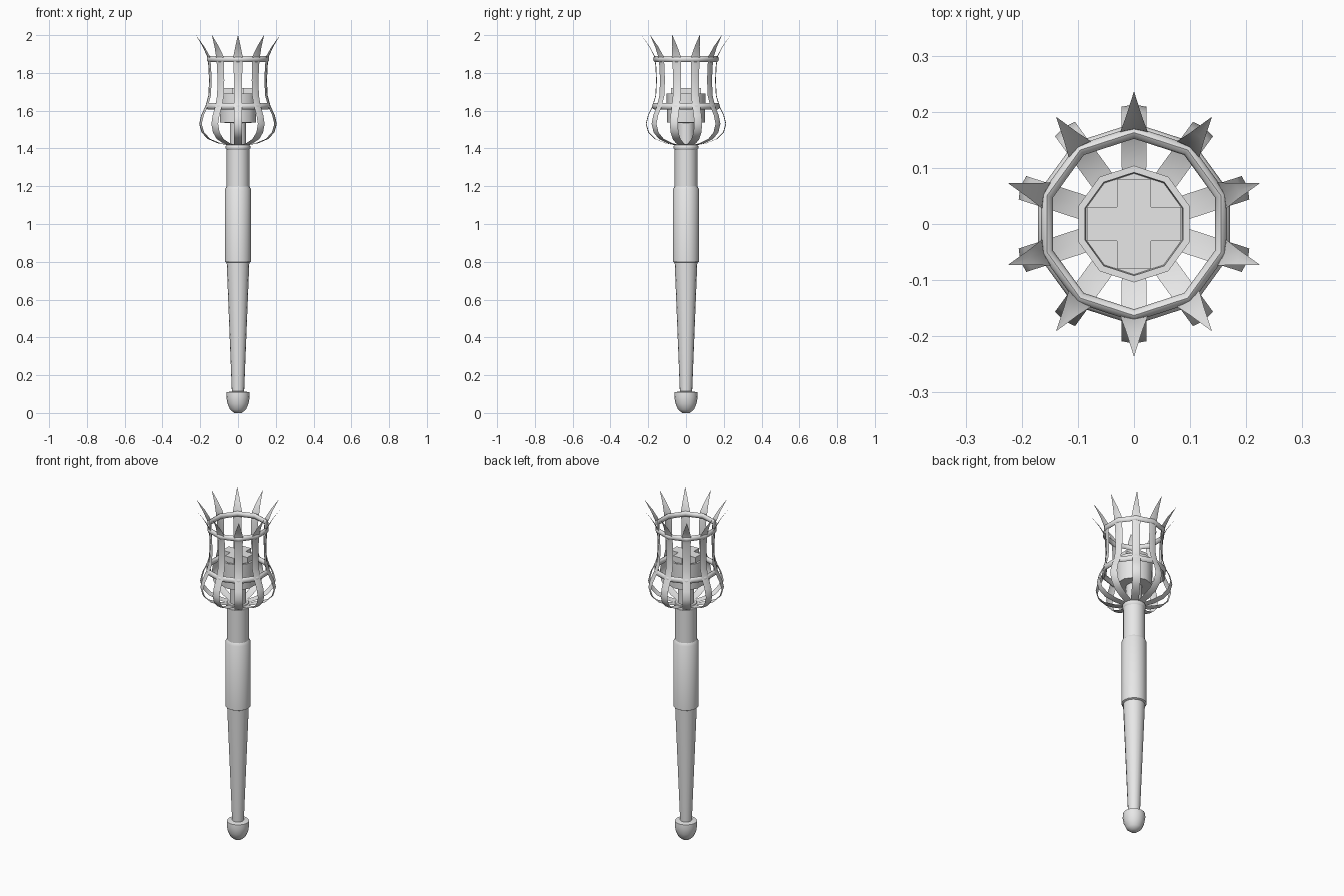
import bpy
import bmesh
from math import sin, cos, pi

cube = bpy.data.objects.get("Cube")
if cube:
    bpy.data.objects.remove(cube, do_unlink=True)

grey = bpy.data.materials.new("plain grey")
grey.use_nodes = True
grey.diffuse_color = (0.8, 0.8, 0.8, 1)
grey.node_tree.nodes["Principled BSDF"].inputs["Base Color"].default_value = (0.8, 0.8, 0.8, 1)

SIDES = 10


def finish(name, bm, angle=50, recalc=True):
    if recalc:
        bmesh.ops.recalc_face_normals(bm, faces=bm.faces)
    mesh = bpy.data.meshes.new(name)
    bm.to_mesh(mesh)
    bm.free()
    mesh.materials.append(grey)
    ob = bpy.data.objects.new(name, mesh)
    bpy.context.collection.objects.link(ob)
    bpy.ops.object.select_all(action="DESELECT")
    ob.select_set(True)
    bpy.context.view_layer.objects.active = ob
    bpy.ops.object.shade_smooth_by_angle(angle=angle * pi / 180)
    return ob


def lathe(name, profile, sides=SIDES, closed=False):
    """Revolve (radius, height) points, with a corner facing the back."""
    bm = bmesh.new()
    rings = []
    for r, z in profile:
        rings.append([bm.verts.new((r * cos(pi / 2 + 2 * pi * i / sides),
                                    r * sin(pi / 2 + 2 * pi * i / sides), z))
                      for i in range(sides)])
    pairs = list(zip(rings, rings[1:]))
    if closed:
        pairs.append((rings[-1], rings[0]))
    else:
        bm.faces.new(rings[0])
        bm.faces.new(rings[-1])
    for a, b in pairs:
        for i in range(sides):
            j = (i + 1) % sides
            bm.faces.new((a[i], a[j], b[j], b[i]))
    return finish(name, bm)


def hoop(name, radius, z, tube_r, tube_h):
    section = [(radius + tube_r * cos(k * pi / 4), z + tube_h * sin(k * pi / 4))
               for k in range(8)]
    lathe(name, section, closed=True)


# Handle
lathe("pommel", [(0.02, 0), (0.042, 0.018), (0.056, 0.05), (0.062, 0.085),
                 (0.06, 0.11), (0.03, 0.115)], 16)
lathe("tapered_shaft", [(0.032, 0.1), (0.06, 0.8)], 16)
lathe("grip", [(0.06, 0.795), (0.069, 0.8), (0.069, 1.185), (0.06, 1.2)], 16)
lathe("neck", [(0.06, 1.19), (0.06, 1.4)], 16)
lathe("collar", [(0.058, 1.39), (0.065, 1.4), (0.065, 1.412), (0.058, 1.422)], 16)

# Fire bowl on its stem
lathe("bowl_stem", [(0.045, 1.41), (0.045, 1.55)])
lathe("fire_bowl", [(0.05, 1.535), (0.1, 1.537), (0.104, 1.69), (0.092, 1.69),
                    (0.09, 1.67)])

# Crossed fuel blocks
for name, size in (("fuel_block_long", (0.06, 0.16, 0.17)),
                   ("fuel_block_cross", (0.165, 0.06, 0.17))):
    bm = bmesh.new()
    bmesh.ops.create_cube(bm, size=1)
    bmesh.ops.scale(bm, vec=size, verts=bm.verts)
    bmesh.ops.translate(bm, vec=(0, 0, 1.72 - size[2] / 2), verts=bm.verts)
    finish(name, bm)

# Cage prongs: thin bowed strips ending in spikes (radius, height, half width)
PRONG = [(0.045, 1.415, 0.02), (0.11, 1.428, 0.022), (0.165, 1.45, 0.022),
         (0.2, 1.485, 0.022), (0.213, 1.53, 0.022), (0.202, 1.575, 0.022),
         (0.178, 1.625, 0.022), (0.162, 1.68, 0.022), (0.158, 1.76, 0.022),
         (0.162, 1.84, 0.023), (0.17, 1.89, 0.024), (0.195, 1.94, 0.014),
         (0.235, 2.0, 0.0005)]
BOW = 0.004
for n in range(SIDES):
    a = pi / 2 + 2 * pi * n / SIDES
    bm = bmesh.new()
    rows = []
    for r, z, w in PRONG:
        row = []
        for side in (-1, 0, 1):
            out = r - BOW * abs(side) * w / 0.022
            row.append(bm.verts.new((out * cos(a) - side * w * sin(a),
                                     out * sin(a) + side * w * cos(a), z)))
        rows.append(row)
    for low, high in zip(rows, rows[1:]):
        for k in range(2):
            bm.faces.new((low[k], low[k + 1], high[k + 1], high[k]))
    finish(f"cage_prong_{n + 1}", bm, 80, recalc=False)

# Cage hoops
hoop("upper_hoop", 0.163, 1.873, 0.011, 0.016)
hoop("lower_hoop", 0.168, 1.623, 0.012, 0.017)
